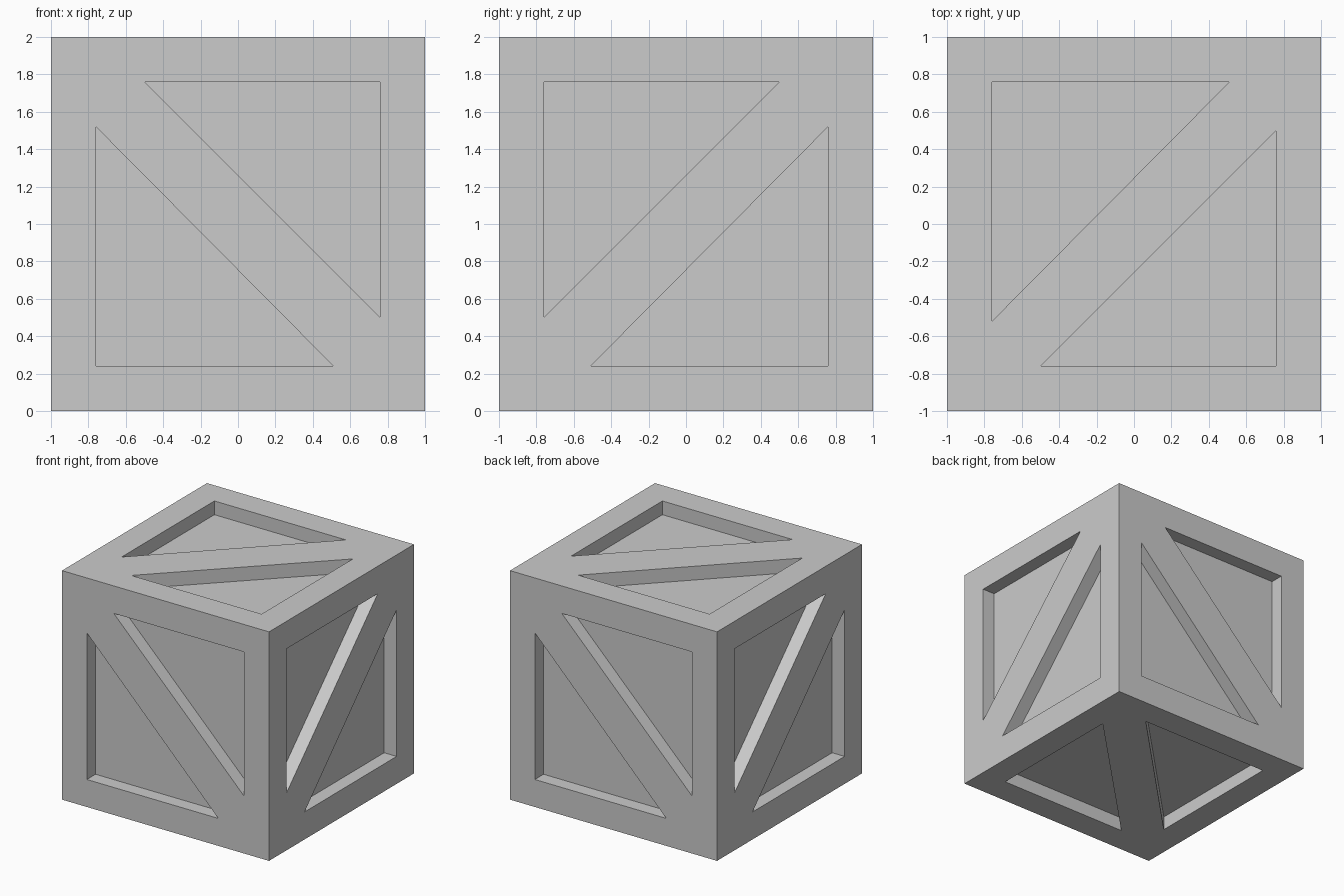
import bpy, bmesh
from mathutils import Vector

if "Cube" in bpy.data.objects:
    bpy.data.objects.remove(bpy.data.objects["Cube"])

DEPTH = 0.12
CENTRE = Vector((0, 0, 1))

# Two triangular panels per face, either side of the diagonal brace (u, v)
TRIANGLES = [
    [(-0.76, -0.76), (0.51, -0.76), (-0.76, 0.52)],
    [(0.76, 0.76), (-0.50, 0.76), (0.76, -0.50)],
]
# Each face: outward normal, u axis, v axis
FACES = [
    ((0, -1, 0), (1, 0, 0), (0, 0, 1)),    # front
    ((0, 1, 0), (-1, 0, 0), (0, 0, 1)),    # back
    ((1, 0, 0), (0, -1, 0), (0, 0, 1)),    # right
    ((-1, 0, 0), (0, 1, 0), (0, 0, 1)),    # left
    ((0, 0, 1), (1, 0, 0), (0, -1, 0)),    # top
    ((0, 0, -1), (1, 0, 0), (0, -1, 0)),   # bottom
]


def make_object(name, bm):
    bmesh.ops.recalc_face_normals(bm, faces=bm.faces)
    mesh = bpy.data.meshes.new(name)
    bm.to_mesh(mesh)
    bm.free()
    obj = bpy.data.objects.new(name, mesh)
    bpy.context.collection.objects.link(obj)
    return obj


# Crate block
bm = bmesh.new()
bmesh.ops.create_cube(bm, size=2)
bmesh.ops.translate(bm, verts=bm.verts, vec=CENTRE)
crate = make_object("crate", bm)

# Triangular prisms that carve the recessed panels
bm = bmesh.new()
for normal, u_axis, v_axis in FACES:
    n, u, v = Vector(normal), Vector(u_axis), Vector(v_axis)
    for tri in TRIANGLES:
        verts = [bm.verts.new(CENTRE + n * (1 - DEPTH) + u * a + v * b) for a, b in tri]
        face = bm.faces.new(verts)
        new = bmesh.ops.extrude_face_region(bm, geom=[face], use_keep_orig=True)["geom"]
        top = [g for g in new if isinstance(g, bmesh.types.BMVert)]
        bmesh.ops.translate(bm, verts=top, vec=n * (DEPTH + 0.1))
cutter = make_object("panel_cutter", bm)
cutter.hide_render = True

# Carve the panels, then discard the cutter
carve = crate.modifiers.new("panels", 'BOOLEAN')
carve.operation = 'DIFFERENCE'
carve.solver = 'EXACT'
carve.object = cutter
bpy.context.view_layer.objects.active = crate
bpy.ops.object.modifier_apply(modifier=carve.name)
bpy.data.objects.remove(cutter)
